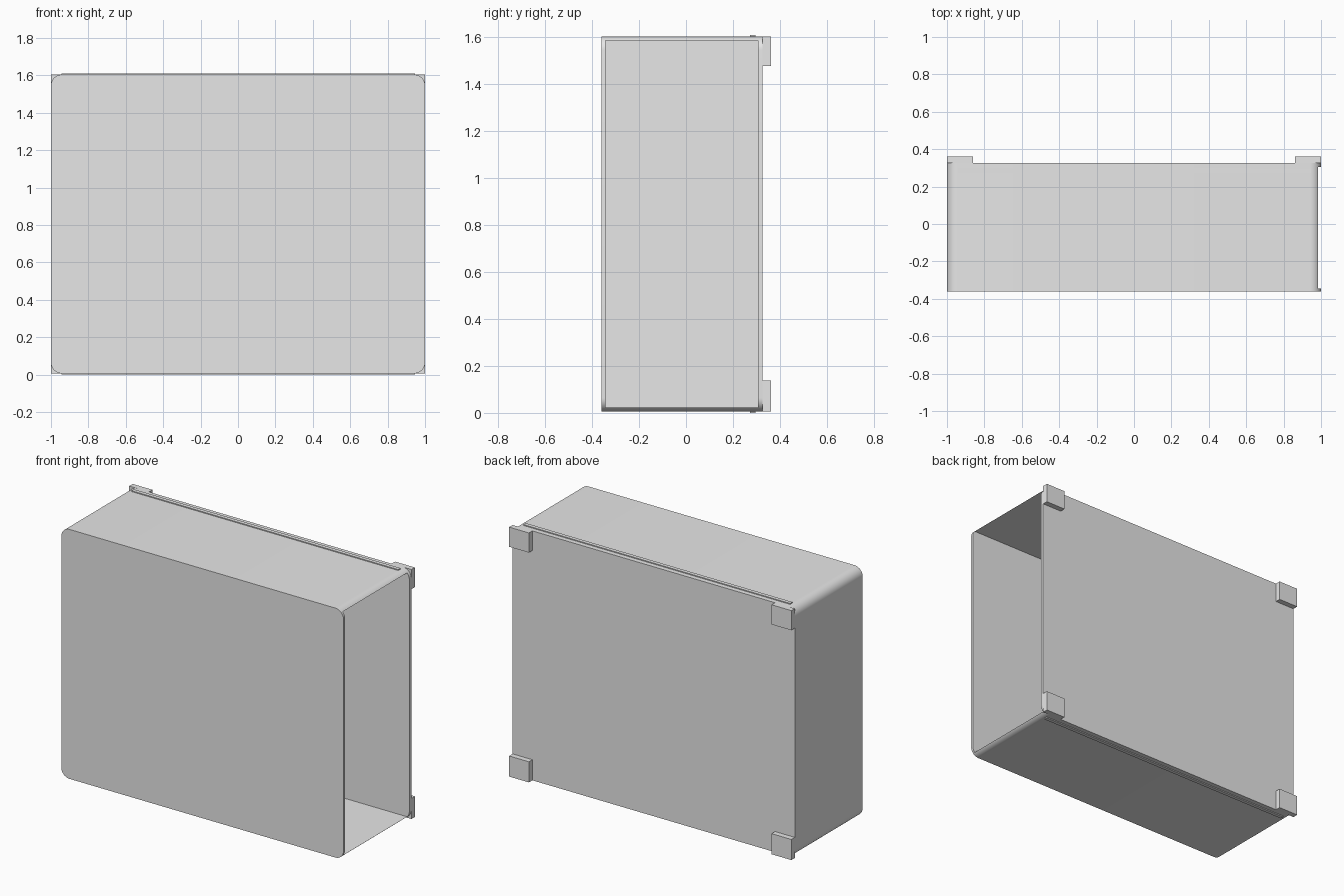
import bpy
import bmesh
import math

if "Cube" in bpy.data.objects:
    bpy.data.objects.remove(bpy.data.objects["Cube"])

grey = bpy.data.materials.new("plain grey")
grey.diffuse_color = (0.8, 0.8, 0.8, 1)
grey.use_nodes = True
grey.node_tree.nodes["Principled BSDF"].inputs["Base Color"].default_value = grey.diffuse_color

Z0, Z1 = 0.006, 1.604      # bottom and top of the case
Y0, Y1 = -0.36, 0.327      # front and back of the case
RADIUS = 0.058


def finish(name, bm):
    bmesh.ops.recalc_face_normals(bm, faces=bm.faces)
    mesh = bpy.data.meshes.new(name)
    bm.to_mesh(mesh)
    bm.free()
    mesh.materials.append(grey)
    obj = bpy.data.objects.new(name, mesh)
    bpy.context.collection.objects.link(obj)
    return obj


def box(name, x, y, z):
    """Box from (min, max) pairs."""
    bm = bmesh.new()
    bmesh.ops.create_cube(bm, size=1)
    for v in bm.verts:
        v.co = [r[0] if c < 0 else r[1] for c, r in zip(v.co, (x, y, z))]
    return finish(name, bm)


def rounded_prism(name):
    """Rounded rectangle in x/z, extruded from front to back."""
    bm = bmesh.new()
    steps = 10
    verts = []
    corners = ((1, 1), (-1, 1), (-1, -1), (1, -1))
    for quarter, (sx, sz) in enumerate(corners):
        cx = sx * (1 - RADIUS)
        cz = (Z1 - RADIUS) if sz > 0 else (Z0 + RADIUS)
        for i in range(steps + 1):
            a = math.pi / 2 * (quarter + i / steps)
            verts.append(bm.verts.new((cx + RADIUS * math.cos(a), Y0,
                                       cz + RADIUS * math.sin(a))))
    face = bm.faces.new(verts)
    ext = bmesh.ops.extrude_face_region(bm, geom=[face])["geom"]
    moved = [g for g in ext if isinstance(g, bmesh.types.BMVert)]
    bmesh.ops.translate(bm, verts=moved, vec=(0, Y1 - Y0, 0))
    return finish(name, bm)


# Thin-walled case, hollowed out and open on the right side
case = rounded_prism("case")
cavity = box("cavity_cutter", (-0.98, 1.2), (-0.344, 0.306),
             (Z0 + 0.018, Z1 - 0.018))
cavity.hide_render = True
cut = case.modifiers.new("hollow", "BOOLEAN")
cut.operation = "DIFFERENCE"
cut.solver = "EXACT"
cut.object = cavity
bpy.context.view_layer.objects.active = case
case.select_set(True)
bpy.ops.object.modifier_apply(modifier=cut.name)
bpy.data.objects.remove(cavity)
bpy.ops.object.shade_smooth_by_angle(angle=math.radians(30))

# Square feet on the four back corners
for side, x in (("left", (-1, -0.86)), ("right", (0.86, 1))):
    for level, z in (("lower", (Z0, 0.138)), ("upper", (1.478, Z1))):
        box(f"{level}_{side}_foot", x, (Y1, 0.362), z)

# Thin raised strips along the top and bottom near the back
box("top_strip", (-0.945, 0.945), (0.272, 0.296), (Z1 - 0.004, 1.61))
box("bottom_strip", (-0.945, 0.945), (0.272, 0.296), (0, Z0 + 0.004))
